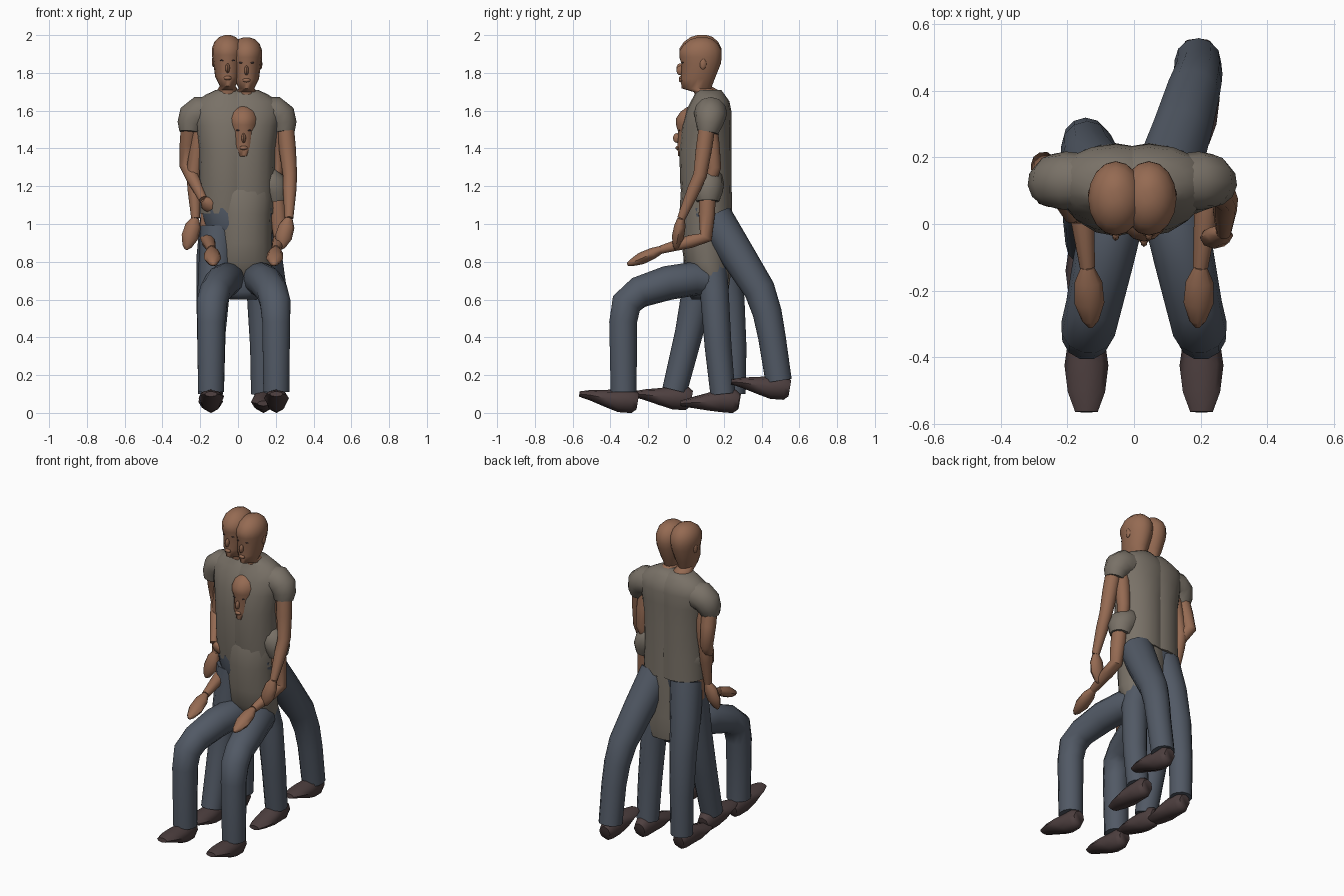
import bpy, bmesh, math
from mathutils import Vector

if "Cube" in bpy.data.objects:
    bpy.data.objects.remove(bpy.data.objects["Cube"], do_unlink=True)


def material(name, rgb):
    m = bpy.data.materials.new(name)
    m.use_nodes = True
    m.diffuse_color = (*rgb, 1)
    bsdf = m.node_tree.nodes["Principled BSDF"]
    bsdf.inputs["Base Color"].default_value = (*rgb, 1)
    bsdf.inputs["Roughness"].default_value = 0.8
    return m


SKIN = material("skin brown", (0.30, 0.145, 0.085))
SHIRT = material("shirt grey", (0.19, 0.165, 0.135))
JEANS = material("jeans blue grey", (0.083, 0.10, 0.13))
SHOE = material("shoe dark brown", (0.075, 0.05, 0.05))


def finish(bm, name, mat):
    bmesh.ops.recalc_face_normals(bm, faces=bm.faces)
    me = bpy.data.meshes.new(name)
    bm.to_mesh(me)
    bm.free()
    me.materials.append(mat)
    ob = bpy.data.objects.new(name, me)
    bpy.context.collection.objects.link(ob)
    bpy.ops.object.select_all(action="DESELECT")
    ob.select_set(True)
    bpy.context.view_layer.objects.active = ob
    bpy.ops.object.shade_smooth_by_angle(angle=math.radians(55))


def loft(name, mat, stations, sides=12, flat=False):
    """Skin rings (x, y, z, radius_a[, radius_b]) along a path."""
    pts = [Vector(s[:3]) for s in stations]
    bm = bmesh.new()
    rings, u, last = [], None, None
    for i, s in enumerate(stations):
        t = (pts[min(i + 1, len(pts) - 1)] - pts[max(i - 1, 0)]).normalized()
        if flat:
            u, v = Vector((1, 0, 0)), Vector((0, 1, 0))
        else:
            if u is None:
                u = Vector((0, 1, 0)) if abs(t.x) > 0.8 else Vector((1, 0, 0))
            else:
                u = last.rotation_difference(t) @ u
            u = (u - t * u.dot(t)).normalized()
            v, last = t.cross(u), t
        a, b = s[3], s[-1]
        rings.append([bm.verts.new(pts[i] + u * a * math.cos(k * math.tau / sides)
                                   + v * b * math.sin(k * math.tau / sides))
                      for k in range(sides)])
    for r, q in zip(rings, rings[1:]):
        for k in range(sides):
            n = (k + 1) % sides
            bm.faces.new((r[k], r[n], q[n], q[k]))
    bm.faces.new(rings[0])
    bm.faces.new(rings[-1])
    finish(bm, name, mat)


def blob(name, mat, centre, size):
    bm = bmesh.new()
    bmesh.ops.create_uvsphere(bm, u_segments=8, v_segments=6, radius=1)
    bmesh.ops.scale(bm, vec=size, verts=bm.verts)
    bmesh.ops.translate(bm, vec=centre, verts=bm.verts)
    finish(bm, name, mat)


def head(name, x, y, dz):
    rings = [(1.62, .12, .065, .065), (1.71, .105, .055, .062), (1.73, .055, .042, .078),
             (1.78, .062, .066, .09), (1.86, .08, .077, .104), (1.895, .077, .083, .112),
             (1.93, .077, .083, .111), (1.965, .08, .07, .09), (1.99, .083, .044, .058),
             (2.0, .085, .015, .025)]
    loft(name, SKIN, [(x, y + c, z + dz, a, b) for z, c, a, b in rings], 16, True)
    blob(name + "_nose", SKIN, (x, y - .03, 1.825 + dz), (.012, .021, .026))
    blob(name + "_lips", SKIN, (x, y - .026, 1.773 + dz), (.022, .012, .011))
    for s in (-1, 1):
        blob(name + "_ear", SKIN, (x + s * .075, y + .09, 1.86 + dz), (.009, .018, .03))
        blob(name + "_eye", SHOE, (x + s * .03, y - .017, 1.866 + dz), (.011, .004, .004))


def arm(name, shoulder, elbow, wrist, tip):
    sh, el, wr, tp = map(Vector, (shoulder, elbow, wrist, tip))
    loft(name, SKIN, [(*sh, .046), (*sh.lerp(el, .5), .045), (*el, .038),
                      (*el.lerp(wr, .35), .036), (*wr, .023)], 10)
    loft(name + "_hand", SKIN, [(*wr, .02), (*wr.lerp(tp, .25), .042, .03),
                                (*wr.lerp(tp, .6), .045, .032),
                                (*wr.lerp(tp, .9), .025, .018), (*tp, .008)], 8)


def sleeve(name, x, s, points):
    loft(name, SHIRT, [(x + s * dx, y, z, r) for dx, y, z, r in points], 12)


def shoe(name, x, heel, z, toe_up):
    rings = [(0, .06, .038, .042), (.03, .065, .05, .066), (.10, .066, .056, .062),
             (.17, .052 + toe_up * .4, .066, .045), (.25, .042 + toe_up * .8, .056, .028),
             (.31, .035 + toe_up, .034, .014)]
    loft(name, SHOE, [(x, heel - d, z + h, a, b) for d, h, a, b in rings], 8)


# Two upright figures standing side by side
for name, x, drop in (("right_walker", -.055, 0), ("left_walker", .045, -.012)):
    head(name + "_head", x, 0, drop)
    body = [(1.055, .117, .15, .126), (1.2, .106, .148, .136), (1.4, .102, .153, .138),
            (1.52, .108, .172, .132), (1.6, .12, .19, .12), (1.65, .128, .168, .102),
            (1.685, .125, .115, .08), (1.71, .12, .062, .066)]
    loft(name + "_shirt", SHIRT, [(x, y, z, a, b) for z, y, a, b in body], 16, True)
    loft(name + "_hips", JEANS, [(x * .6, .1, .94, .11, .09), (x * .6, .105, 1.0, .15, .118),
                                 (x, .11, 1.085, .148, .122)], 14, True)
    for s in (-1, 1):
        sleeve(name + "_sleeve", x, s, [(.1, .128, 1.59, .084), (.15, .13, 1.588, .088),
                                        (.182, .128, 1.565, .083), (.196, .122, 1.525, .071),
                                        (.2, .115, 1.485, .056)])

arm("left_walker_left_arm", (.248, .115, 1.54), (.275, .075, 1.26), (.27, -.025, 1.03), (.222, -.055, .865))
arm("left_walker_right_arm", (-.19, .12, 1.54), (-.235, .14, 1.27), (-.225, .1, 1.03), (-.275, .07, .865))
arm("right_walker_right_arm", (-.255, .12, 1.54), (-.272, .18, 1.31), (-.185, .02, 1.13), (-.1, .055, 1.06))
arm("right_walker_left_arm", (.195, .12, 1.54), (.205, .15, 1.3), (.17, .09, 1.12), (.12, .08, 1.05))

# Striding legs, from hip to ankle
legs = {
    "trailing_left_leg": [(.1, .15, 1.03, .1), (.14, .27, .84, .092), (.175, .39, .65, .083),
                          (.187, .43, .53, .077), (.193, .455, .4, .073), (.192, .49, .17, .07)],
    "trailing_right_leg": [(-.1, .14, 1.03, .1), (-.13, .19, .82, .09), (-.14, .23, .6, .08),
                           (-.145, .25, .35, .07), (-.145, .25, .1, .066)],
    "standing_left_leg": [(.07, .12, .98, .09), (.09, .14, .76, .078), (.122, .15, .64, .076),
                          (.135, .17, .35, .071), (.135, .195, .1, .066)],
    "stepping_right_leg": [(-.1, .1, .98, .1), (-.13, .06, .63, .085), (-.14, .015, .42, .074),
                           (-.14, -.06, .12, .066)],
}
for name, path in legs.items():
    loft(name, JEANS, path, 12)
shoe("trailing_left_shoe", .192, .55, .07, .06)
shoe("trailing_right_shoe", -.145, .285, .002, .015)
shoe("standing_left_shoe", .135, .28, .0, .015)
shoe("stepping_right_shoe", -.14, .03, .015, .05)

# Seated figure in front
cx = .03
head("seated_head", cx, -.018, -.37)
seat_body = [(.65, .16, .12, .065), (.72, .135, .145, .1), (.8, .112, .152, .122),
             (.9, .105, .148, .13), (1.05, .1, .15, .135), (1.17, .1, .16, .128),
             (1.25, .1, .15, .1), (1.31, .1, .08, .07)]
loft("seated_shirt", SHIRT, [(cx, y, z, a, b) for z, y, a, b in seat_body], 16, True)
loft("seated_hips", JEANS, [(cx, .09, .6, .07, .06), (cx, .09, .64, .12, .09),
                            (cx, .09, .72, .13, .09)], 14, True)
for s, side in ((-1, "right"), (1, "left")):
    sleeve("seated_%s_sleeve" % side, cx, s, [(.08, .11, 1.222, .074), (.125, .115, 1.224, .084),
                                              (.152, .115, 1.2, .084), (.166, .115, 1.165, .078),
                                              (.172, .115, 1.12, .06)])
    arm("seated_%s_arm" % side, (cx + s * .172, .115, 1.17), (cx + s * .195, .105, .93),
        (cx + s * .17, -.13, .865), (cx + s * .16, -.31, .785))
    loft("seated_%s_leg" % side, JEANS,
         [(cx + s * .07, .12, .695, .075), (cx + s * .085, .04, .71, .09),
          (cx + s * .12, -.1, .687, .091), (cx + s * .152, -.25, .638, .084),
          (cx + s * .168, -.315, .58, .083), (cx + s * .172, -.333, .48, .076),
          (cx + s * .173, -.33, .11, .071)], 12)
    shoe("seated_%s_shoe" % side, cx + s * .173, -.255, .0, .065)
